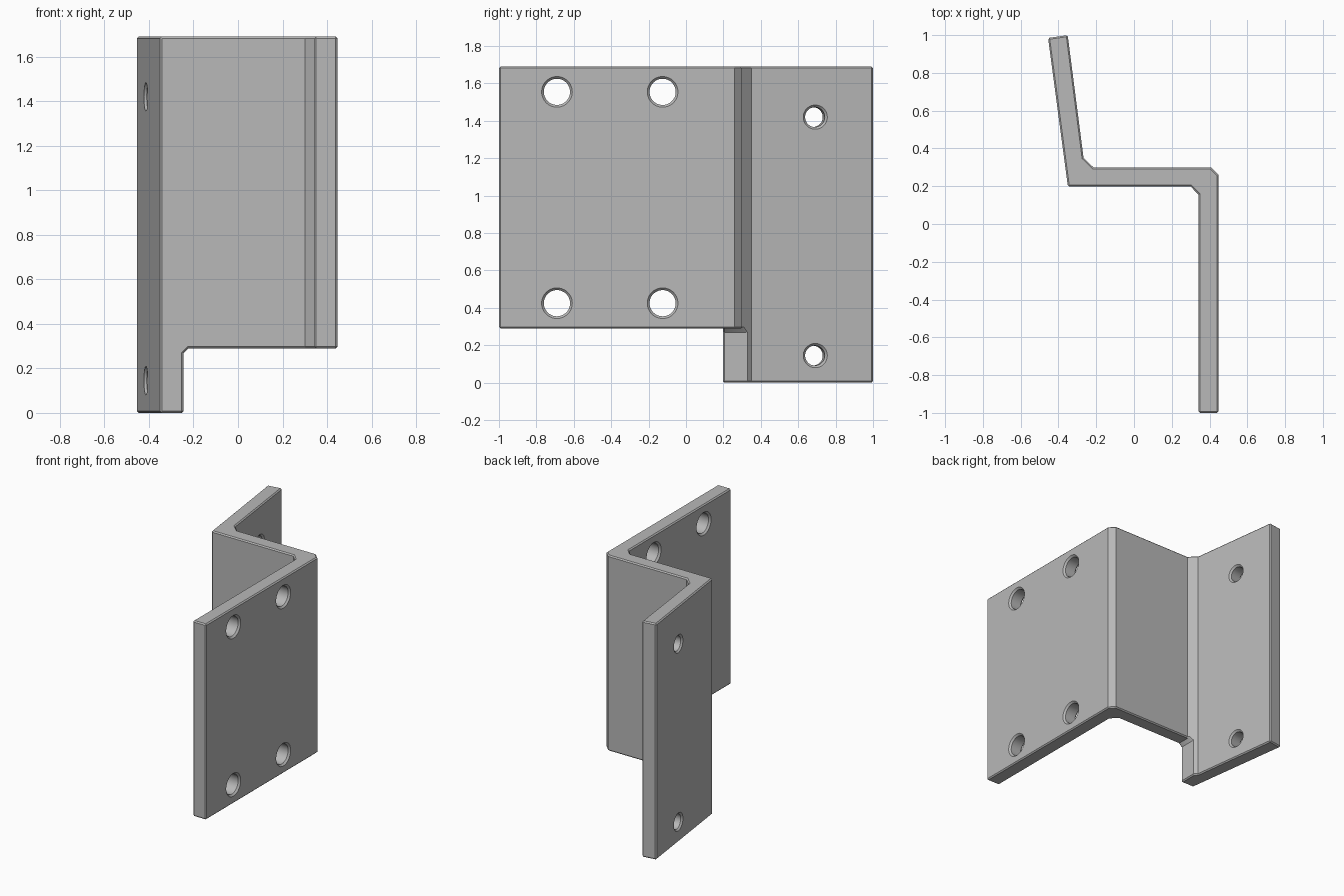
import bpy, bmesh, math
from mathutils import Vector, Matrix

cube = bpy.data.objects.get("Cube")
if cube:
    bpy.data.objects.remove(cube)

HEIGHT = 1.69
THICK = 0.105
FLANGE_TILT = math.atan2(0.105, 0.785)

steel = bpy.data.materials.new("plain_grey")
steel.use_nodes = True
steel.diffuse_color = (0.48, 0.48, 0.48, 1)
steel.node_tree.nodes["Principled BSDF"].inputs["Base Color"].default_value = steel.diffuse_color


def finish(bm, name):
    bmesh.ops.recalc_face_normals(bm, faces=bm.faces)
    mesh = bpy.data.meshes.new(name)
    bm.to_mesh(mesh)
    bm.free()
    mesh.materials.append(steel)
    ob = bpy.data.objects.new(name, mesh)
    bpy.context.collection.objects.link(ob)
    return ob


def prism(name, points, direction):
    """Extrude a closed outline along a direction."""
    bm = bmesh.new()
    face = bm.faces.new([bm.verts.new(p) for p in points])
    out = bmesh.ops.extrude_face_region(bm, geom=[face])
    moved = [v for v in out["geom"] if isinstance(v, bmesh.types.BMVert)]
    bmesh.ops.translate(bm, verts=moved, vec=direction)
    return finish(bm, name)


def hole_cutter(name, centre, radius, angle, sides=48):
    """Drill with a small countersink where it leaves each face."""
    h, rim = THICK / 2, 0.012
    profile = [(-h - rim, radius + 2 * rim), (-h + rim, radius),
               (h - rim, radius), (h + rim, radius + 2 * rim)]
    bm = bmesh.new()
    rings = []
    for x, r in profile:
        turns = [2 * math.pi * i / sides for i in range(sides)]
        rings.append([bm.verts.new((x, r * math.cos(a), r * math.sin(a))) for a in turns])
    for a, b in zip(rings, rings[1:]):
        for i in range(sides):
            j = (i + 1) % sides
            bm.faces.new((a[i], a[j], b[j], b[i]))
    bm.faces.new(rings[0])
    bm.faces.new(rings[-1])
    bm.transform(Matrix.Translation(centre) @ Matrix.Rotation(angle, 4, "Z"))
    return finish(bm, name)


def cut(target, cutter):
    cutter.hide_render = True
    cutter.hide_set(True)
    mod = target.modifiers.new("cut_" + cutter.name, "BOOLEAN")
    mod.operation = "DIFFERENCE"
    mod.solver = "EXACT"
    mod.object = cutter


# Folded plate: front flange, web and tilted rear flange
outline = [(0.447, -1), (0.447, 0.26), (0.407, 0.3), (-0.215, 0.3), (-0.267, 0.35),
           (-0.351, 1), (-0.455, 0.985), (-0.35, 0.198), (0.3, 0.198),
           (0.342, 0.155), (0.342, -1)]
bracket = prism("bracket", [(x, y, 0) for x, y in outline], Vector((0, 0, HEIGHT)))

# Step that leaves only the rear flange reaching the ground
step = [(-0.245, -0.2), (-0.245, 0.268), (-0.223, 0.29), (1, 0.29), (1, -0.2)]
cut(bracket, prism("step_cutter", [(x, -1.2, z) for x, z in step], Vector((0, 2.6, 0))))

# Chamfer on the sharp edges only
bevel = bracket.modifiers.new("edge_chamfer", "BEVEL")
bevel.width = 0.012
bevel.segments = 1
bevel.limit_method = "ANGLE"
bevel.angle_limit = math.radians(60)

# Bolt holes in both flanges
for z in (0.425, 1.555):
    for y in (-0.69, -0.125):
        cut(bracket, hole_cutter("large_hole_cutter", (0.3945, y, z), 0.07, 0))
for z in (0.145, 1.42):
    cut(bracket, hole_cutter("small_hole_cutter", (-0.363, 0.684, z), 0.053, FLANGE_TILT))

# Apply the cuts and drop the helpers
bpy.context.view_layer.update()
result = bpy.data.meshes.new_from_object(
    bracket.evaluated_get(bpy.context.evaluated_depsgraph_get()))
bracket.modifiers.clear()
bracket.data = result
for ob in list(bpy.data.objects):
    if "cutter" in ob.name:
        bpy.data.objects.remove(ob)

bpy.context.view_layer.objects.active = bracket
bracket.select_set(True)
bpy.ops.object.shade_smooth_by_angle(angle=math.radians(25))
